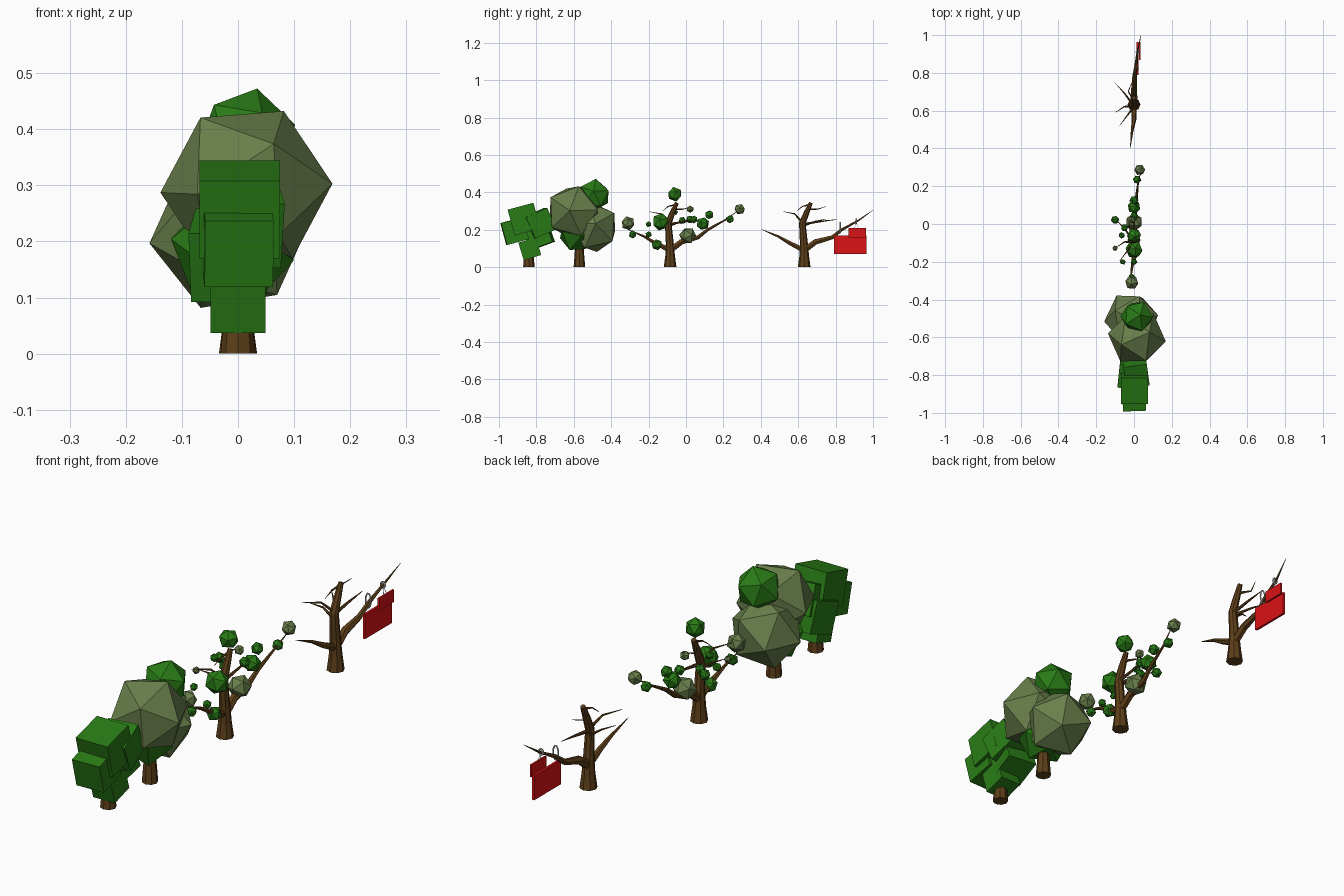
import bpy, bmesh, math, random
from mathutils import Matrix, Euler

random.seed(4)


def material(name, rgb):
    m = bpy.data.materials.new(name)
    m.diffuse_color = (*rgb, 1)
    return m


BARK = material("bark", (0.11, 0.05, 0.01))
LEAF = material("leaf_green", (0.022, 0.20, 0.008))
OLIVE = material("leaf_olive", (0.14, 0.21, 0.07))
RED = material("red", (0.70, 0.006, 0.008))


def from_bmesh(name, bm, mat=None):
    me = bpy.data.meshes.new(name)
    bm.to_mesh(me)
    bm.free()
    ob = bpy.data.objects.new(name, me)
    bpy.context.collection.objects.link(ob)
    if mat:
        me.materials.append(mat)
    return ob


def box(name, loc, size, tilt, mat, turn=0):
    bm = bmesh.new()
    m = (Matrix.Translation(loc) @ Euler((math.radians(tilt), 0, math.radians(turn))).to_matrix().to_4x4()
         @ Matrix.Diagonal((*size, 1)))
    bmesh.ops.create_cube(bm, size=1, matrix=m)
    return from_bmesh(name, bm, mat)


def ball(name, loc, r, mat):
    # 20-sided leaf clump, turned at random
    bm = bmesh.new()
    rot = Euler([random.uniform(0, 6.28) for _ in range(3)]).to_matrix().to_4x4()
    bmesh.ops.create_icosphere(bm, subdivisions=1, radius=r, matrix=Matrix.Translation(loc) @ rot)
    return from_bmesh(name, bm, mat)


def tube(name, pts, y0=0, mat=BARK, res=1, closed=False):
    # tapered polygonal tube through (x, y, z, radius) points
    cu = bpy.data.curves.new(name, 'CURVE')
    cu.dimensions = '3D'
    cu.bevel_depth = 1
    cu.bevel_resolution = res
    cu.use_fill_caps = True
    sp = cu.splines.new('POLY')
    sp.points.add(len(pts) - 1)
    for p, (x, y, z, r) in zip(sp.points, pts):
        p.co = (x, y + y0, z, 1)
        p.radius = r
    sp.use_smooth = False
    sp.use_cyclic_u = closed
    ob = bpy.data.objects.new(name, cu)
    bpy.context.collection.objects.link(ob)
    if mat:
        cu.materials.append(mat)
    return ob


def cone_trunk(name, y, h):
    bm = bmesh.new()
    bmesh.ops.create_cone(bm, cap_ends=True, segments=8, radius1=0.031, radius2=0.02, depth=h,
                          matrix=Matrix.Translation((0, y, h / 2)))
    from_bmesh(name, bm, BARK)


# Tree of tilted boxes
cone_trunk("box_tree_trunk", -0.84, 0.12)
for i, (loc, s, tilt, turn) in enumerate([
        ((0.003, -0.866, 0.257), 0.143, 15, 0),
        ((0.0, -0.916, 0.193), 0.122, 15, 2),
        ((0.0, -0.835, 0.098), 0.098, 17, 0),
        ((0.01, -0.782, 0.235), 0.125, 24, 8),
        ((-0.015, -0.79, 0.175), 0.13, 20, -6)]):
    box(f"box_leaves_{i}", loc, (s, s, s), tilt, LEAF, turn)

# Tree of large clumps
cone_trunk("round_tree_trunk", -0.57, 0.14)
for i, (loc, r, m) in enumerate([
        ((0.015, -0.6, 0.295), 0.155, OLIVE),
        ((-0.015, -0.5, 0.215), 0.145, OLIVE),
        ((0.015, -0.492, 0.385), 0.09, LEAF),
        ((-0.01, -0.575, 0.185), 0.112, LEAF)]):
    ball(f"large_leaf_clump_{i}", loc, r, m)

# Branch skeleton shared by the last two trees
BRANCHES = [
    [(0, 0, 0.09, 0.018), (0, 0.06, 0.135, 0.017), (0.003, 0.15, 0.16, 0.012),
     (0.01, 0.2, 0.2, 0.009), (0.02, 0.29, 0.25, 0.005), (0.037, 0.368, 0.305, 0.001)],
    [(0, 0, 0.09, 0.016), (0, -0.08, 0.13, 0.012), (-0.01, -0.14, 0.165, 0.007), (-0.02, -0.23, 0.203, 0.001)],
    [(0, -0.01, 0.24, 0.007), (-0.03, -0.05, 0.285, 0.004), (-0.075, -0.11, 0.297, 0.001)],
    [(0, 0.02, 0.31, 0.006), (-0.03, 0.07, 0.31, 0.003), (-0.01, 0.12, 0.325, 0.001)],
    [(0, -0.01, 0.22, 0.007), (-0.05, 0.06, 0.245, 0.004), (-0.1, 0.115, 0.258, 0.001)],
    [(0, -0.01, 0.21, 0.007), (-0.05, -0.01, 0.245, 0.004), (-0.097, -0.04, 0.265, 0.001)],
    [(0, -0.01, 0.23, 0.008), (0, 0.09, 0.245, 0.005), (0, 0.175, 0.255, 0.001)],
    [(0, 0.03, 0.335, 0.006), (-0.01, -0.01, 0.325, 0.003), (-0.02, -0.04, 0.3, 0.001)],
]


def branching_tree(name, y0):
    tube(name + "_trunk", [(0, 0, 0, 0.034), (0, 0, 0.06, 0.026), (0, -0.002, 0.13, 0.021),
                           (0, -0.01, 0.235, 0.018), (0, 0.012, 0.29, 0.015), (0, 0.036, 0.345, 0.01)], y0, res=2)
    for i, b in enumerate(BRANCHES):
        tube(f"{name}_branch_{i}", b, y0)


branching_tree("leafy_tree", -0.085)
branching_tree("bare_tree", 0.632)

# Small clumps on the leafy tree
for i, (x, y, z, r) in enumerate([
        (0, -0.06, 0.39, 0.04), (-0.012, -0.285, 0.175, 0.022), (-0.06, -0.2, 0.23, 0.016),
        (0, -0.2, 0.175, 0.018), (0, -0.135, 0.242, 0.048), (0, -0.155, 0.12, 0.03),
        (-0.1, 0.022, 0.255, 0.023), (-0.065, -0.06, 0.295, 0.017), (-0.05, -0.02, 0.25, 0.02),
        (0, 0.042, 0.255, 0.022), (0, 0.09, 0.233, 0.036), (0, 0.125, 0.28, 0.025),
        (0.016, 0.235, 0.257, 0.023)]):
    ball(f"small_leaf_clump_{i}", (x, y, z), r, LEAF)
for i, (x, y, z, r) in enumerate([
        (-0.012, -0.31, 0.235, 0.038), (0, 0.01, 0.168, 0.047), (-0.01, 0.022, 0.31, 0.02),
        (0.03, 0.287, 0.31, 0.03), (-0.1, -0.128, 0.26, 0.015)]):
    ball(f"olive_leaf_clump_{i}", (x, y, z), r, OLIVE)

# Hanging red boards
box("large_board", (0.018, 0.877, 0.12), (0.01, 0.174, 0.1), 0, RED)
box("small_board", (0.03, 0.915, 0.185), (0.008, 0.095, 0.05), 0, RED)


# Metal loops round the branch and thin hangers
def loop(name, c, rx, rz, r):
    tube(name, [(c[0] + rx * math.cos(a), c[1], c[2] + rz * math.sin(a), r)
                for a in (k * math.tau / 10 for k in range(10))], mat=None, closed=True)


loop("long_hook", (0.013, 0.825, 0.212), 0.012, 0.03, 0.003)
loop("branch_ring", (0.02, 0.91, 0.246), 0.009, 0.012, 0.004)
for i, y in enumerate((0.9, 0.925)):
    tube(f"hanger_{i}", [(0.022, 0.91, 0.237, 0.001), (0.03, y, 0.205, 0.001)], mat=None, res=0)
